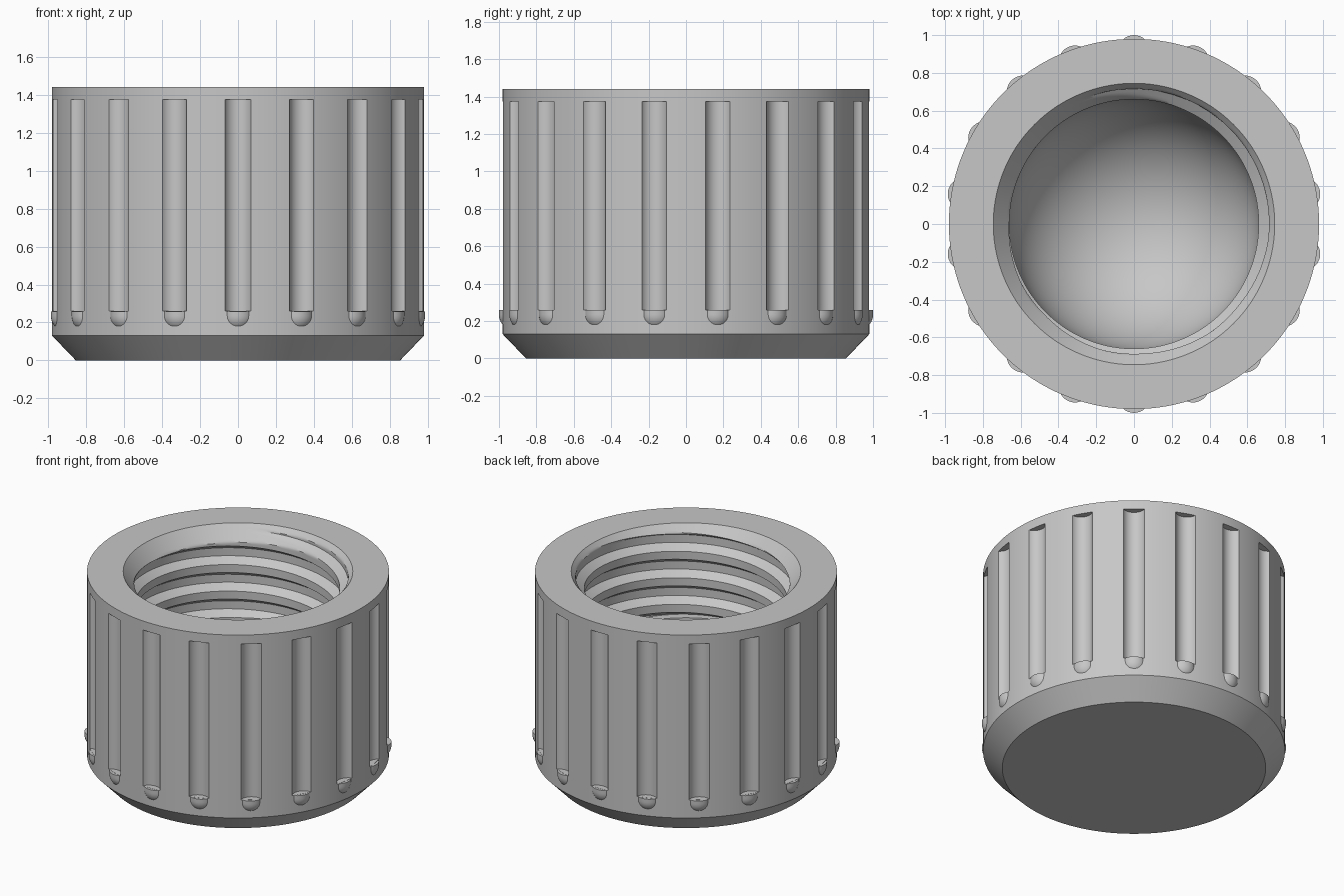
import bpy, bmesh
from math import sin, cos, pi, tau

if "Cube" in bpy.data.objects:
    bpy.data.objects.remove(bpy.data.objects["Cube"])

SEG = 144
HEIGHT, OUTER, MOUTH = 1.44, 0.98, 0.745
BORE, ROOT, PITCH, STEPS = 0.66, 0.715, 0.19, 20
DOME_Z = 0.80
GRIPS = 18

grey = bpy.data.materials.new("light_grey")
grey.use_nodes = True
grey.diffuse_color = (0.57, 0.57, 0.57, 1)
grey.node_tree.nodes["Principled BSDF"].inputs["Base Color"].default_value = grey.diffuse_color


def ring(bm, r, z, seg, cx=0, cy=0):
    return [bm.verts.new((cx + r * cos(tau * i / seg), cy + r * sin(tau * i / seg), z))
            for i in range(seg)]


def bridge(bm, a, b, closed=True):
    n = len(a)
    for i in range(n if closed else n - 1):
        k = (i + 1) % n
        bm.faces.new((a[i], a[k], b[k], b[i]))


def lathe(bm, profile, seg, cx=0, cy=0):
    """Stack of rings; returns the first and the last ring."""
    rings = [ring(bm, r, z, seg, cx, cy) for r, z in profile]
    for a, b in zip(rings, rings[1:]):
        bridge(bm, a, b)
    return rings[0], rings[-1]


def finish(bm, name):
    bmesh.ops.remove_doubles(bm, verts=bm.verts, dist=1e-5)
    bmesh.ops.recalc_face_normals(bm, faces=bm.faces)
    mesh = bpy.data.meshes.new(name)
    bm.to_mesh(mesh)
    bm.free()
    mesh.materials.append(grey)
    obj = bpy.data.objects.new(name, mesh)
    bpy.context.collection.objects.link(obj)
    return obj


def activate(obj):
    bpy.ops.object.select_all(action="DESELECT")
    obj.select_set(True)
    bpy.context.view_layer.objects.active = obj


def thread_radius(z, turn):
    """Trapezoid thread, opened by the countersunk mouth."""
    p = ((z - DOME_Z) / PITCH - turn) % 1
    tooth = min(max((abs(p - 0.5) - 0.15) / 0.2, 0), 1)
    r = BORE + (ROOT - BORE) * tooth
    return max(r, MOUTH - (HEIGHT - z) * 0.85)


# Cap body: chamfered outside and flat rim
bm = bmesh.new()
bottom, rim = lathe(bm, [(0.855, 0), (OUTER, 0.13), (OUTER, HEIGHT), (MOUTH, HEIGHT)], SEG)
bm.faces.new(bottom)

# Helical inner thread, clamped between the dome and the rim
previous = None
for j in range(-STEPS, int((HEIGHT - DOME_Z) / PITCH * STEPS) + 2):
    row = []
    for i in range(SEG + 1):
        turn = i / SEG
        z = min(max(DOME_Z + PITCH * (j / STEPS + turn), DOME_Z), HEIGHT)
        r = thread_radius(z, turn)
        row.append(bm.verts.new((r * cos(tau * turn), r * sin(tau * turn), z)))
    if previous:
        bridge(bm, previous, row, closed=False)
    else:
        lowest = row
    previous = row

# Rounded floor of the bore
dome = [(BORE * cos(a * pi / 48), DOME_Z - BORE * sin(a * pi / 48)) for a in range(24)]
top_ring, low_ring = lathe(bm, dome, SEG)
bridge(bm, lowest[:SEG], top_ring)
pole = bm.verts.new((0, 0, DOME_Z - BORE))
for i in range(SEG):
    bm.faces.new((low_ring[i], low_ring[(i + 1) % SEG], pole))
body = finish(bm, "cap_body")

# Grip grooves cut into the wall
bm = bmesh.new()
for k in range(GRIPS):
    a = tau * k / GRIPS - pi / 2
    low, high = lathe(bm, [(0.075, 0.26), (0.075, 1.375)], 40, 1.01 * cos(a), 1.01 * sin(a))
    bm.faces.new(low)
    bm.faces.new(high)
cutter = finish(bm, "groove_cutter")
cutter.hide_render = True
cut = body.modifiers.new("grooves", "BOOLEAN")
cut.operation, cut.solver, cut.object = "DIFFERENCE", "EXACT", cutter
activate(body)
bpy.ops.object.modifier_apply(modifier=cut.name)
bpy.data.objects.remove(cutter)

# Round studs closing the lower end of each groove
bm = bmesh.new()
R = 0.086
stud = [(R, 0.259)] + [(R * cos(t * pi / 20), 0.235 - R * sin(t * pi / 20)) for t in range(10)]
for k in range(GRIPS):
    a = tau * k / GRIPS - pi / 2
    top, tip = lathe(bm, stud, 32, (1 - R) * cos(a), (1 - R) * sin(a))
    bm.faces.new(top)
    bm.faces.new(tip)
studs = finish(bm, "grip_studs")

for obj in (body, studs):
    activate(obj)
    bpy.ops.object.shade_smooth_by_angle(angle=pi / 6)
